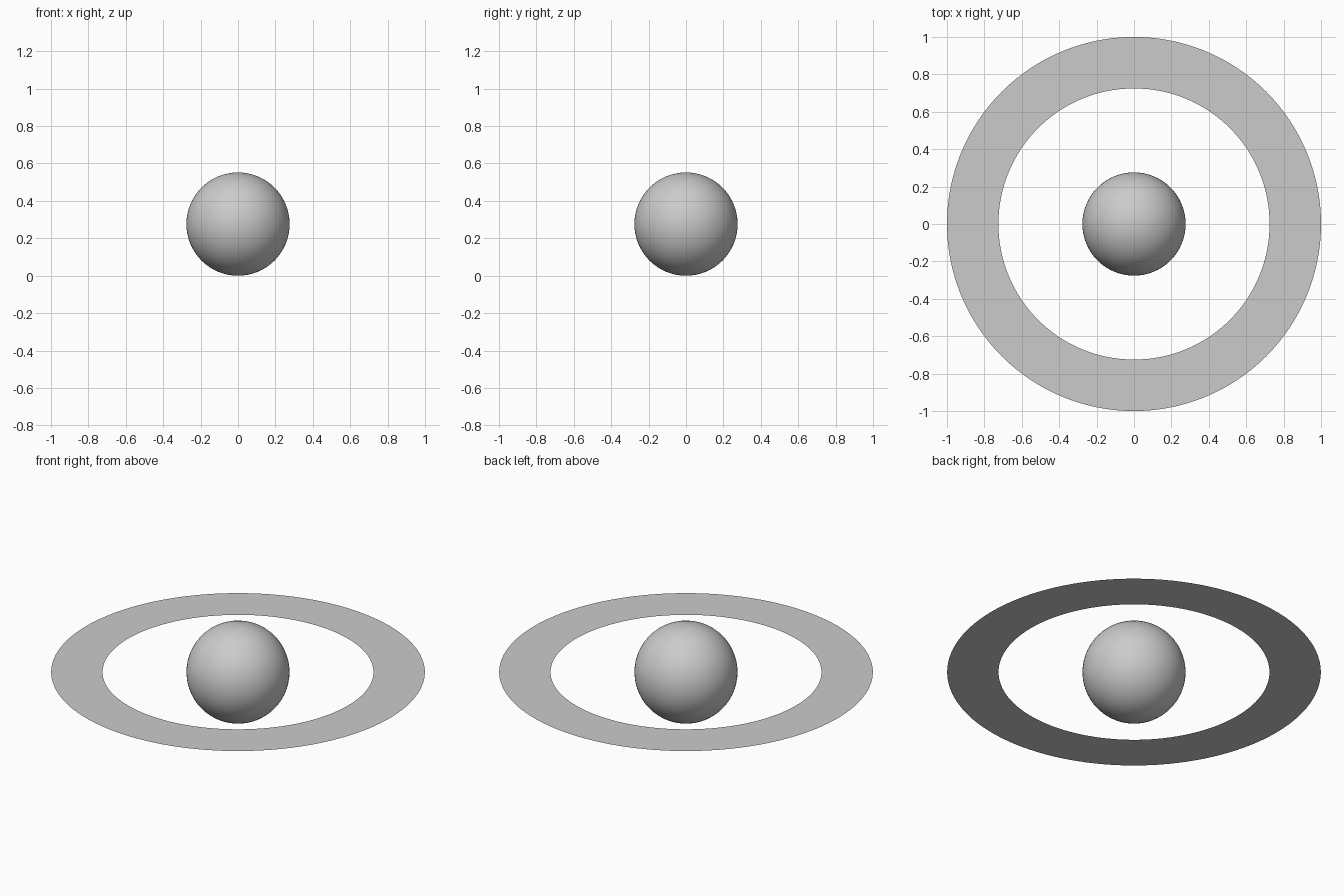
import bpy
import bmesh
from math import cos, sin, tau

if "Cube" in bpy.data.objects:
    bpy.data.objects.remove(bpy.data.objects["Cube"])

R = 0.276              # ball radius, also the height of the ring plane
INNER, OUTER = 0.725, 1.0
SEGMENTS = 128

# ball resting on the ground
bpy.ops.mesh.primitive_uv_sphere_add(segments=64, ring_count=32, radius=R, location=(0, 0, R))
ball = bpy.context.object
ball.name = "ball"
bpy.ops.object.shade_smooth()

# flat ring around the ball's equator
bm = bmesh.new()


def circle(radius):
    return [bm.verts.new((radius * cos(tau * i / SEGMENTS), radius * sin(tau * i / SEGMENTS), 0))
            for i in range(SEGMENTS)]


inner, outer = circle(INNER), circle(OUTER)
for i in range(SEGMENTS):
    j = (i + 1) % SEGMENTS
    bm.faces.new((inner[i], outer[i], outer[j], inner[j]))
mesh = bpy.data.meshes.new("flat_ring")
bm.to_mesh(mesh)
bm.free()
ring = bpy.data.objects.new("flat_ring", mesh)
ring.location.z = R
bpy.context.collection.objects.link(ring)
